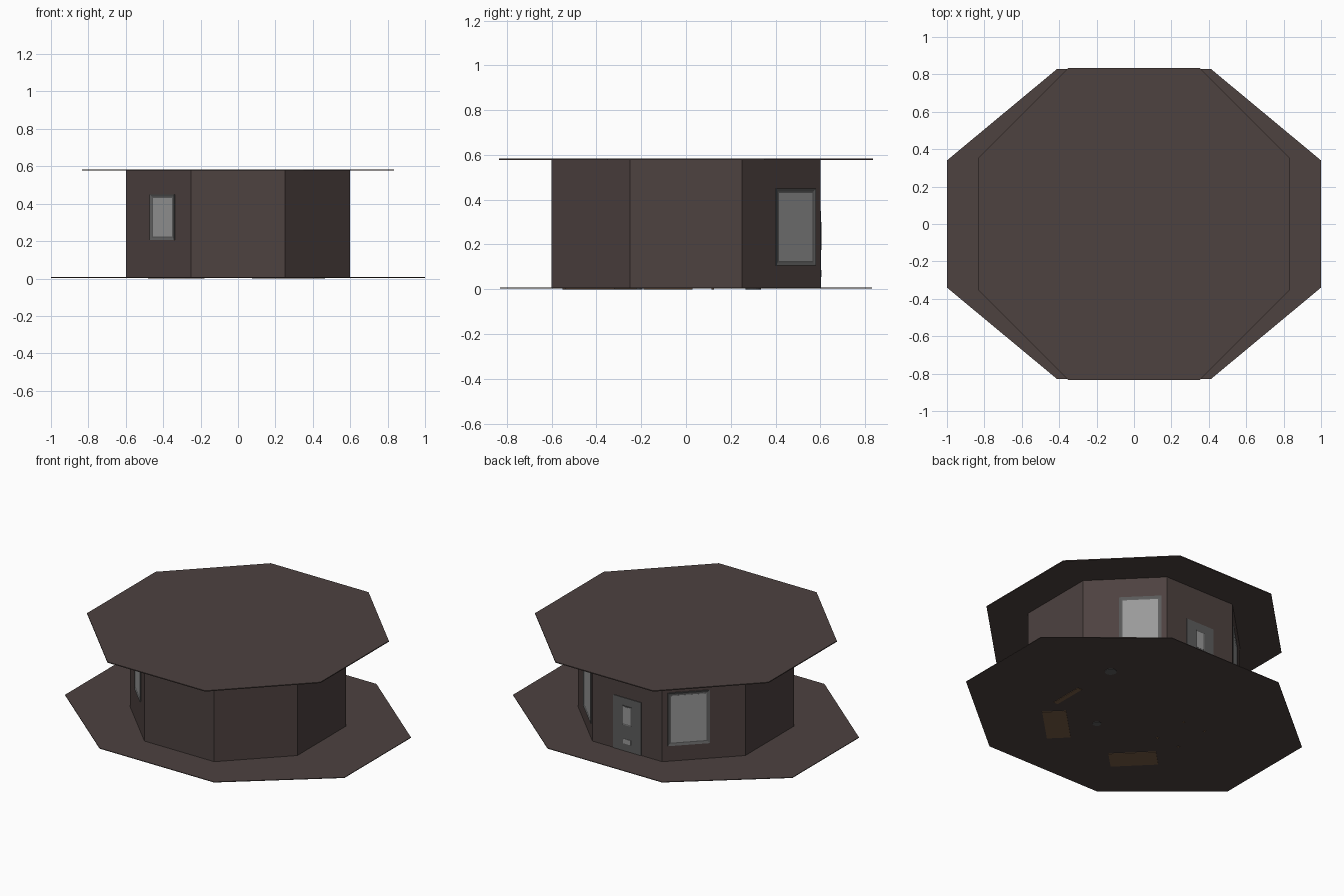
import bpy, bmesh, math
from mathutils import Matrix, Vector

if "Cube" in bpy.data.objects:
    bpy.data.objects.remove(bpy.data.objects["Cube"])


def material(name, rgb):
    m = bpy.data.materials.new(name)
    m.diffuse_color = (*rgb, 1)
    m.use_nodes = True
    m.node_tree.nodes["Principled BSDF"].inputs["Base Color"].default_value = m.diffuse_color
    return m


STONE = material("dark_stone", (0.075, 0.054, 0.051))
FRAME = material("frame_grey", (0.11, 0.11, 0.11))
GLASS = material("pale_glass", (0.32, 0.32, 0.32))
WOOD = material("brown_wood", (0.19, 0.11, 0.06))


def finish(bm, name, mat):
    bmesh.ops.recalc_face_normals(bm, faces=bm.faces)
    me = bpy.data.meshes.new(name)
    bm.to_mesh(me)
    bm.free()
    me.materials.append(mat)
    ob = bpy.data.objects.new(name, me)
    bpy.context.collection.objects.link(ob)
    return ob


def octagon(rx, ry, cx, cy):
    # rx, ry: half extents; cx, cy: half lengths of the straight sides
    return [(rx, -cy), (rx, cy), (cx, ry), (-cx, ry),
            (-rx, cy), (-rx, -cy), (-cx, -ry), (cx, -ry)]


def slab(name, outline, z0, z1, mat):
    bm = bmesh.new()
    f = bm.faces.new([bm.verts.new((x, y, z0)) for x, y in outline])
    r = bmesh.ops.extrude_face_region(bm, geom=[f], use_keep_orig=True)
    vs = [v for v in r["geom"] if isinstance(v, bmesh.types.BMVert)]
    bmesh.ops.translate(bm, verts=vs, vec=(0, 0, z1 - z0))
    return finish(bm, name, mat)


def box(name, center, size, mat, angle=0, inset=None):
    # angle turns the box about its own centre; inset recesses its outer (+x) face
    bm = bmesh.new()
    bmesh.ops.create_cube(bm, size=1, matrix=Matrix.Diagonal((*size, 1)))
    if inset:
        f = [f for f in bm.faces if f.normal.x > 0.9]
        bmesh.ops.inset_region(bm, faces=f, thickness=inset[0])
        bmesh.ops.translate(bm, verts=f[0].verts, vec=(-inset[1], 0, 0))
    bm.transform(Matrix.Translation(center) @ Matrix.Rotation(math.radians(angle), 4, 'Z'))
    return finish(bm, name, mat)


def on_wall(name, angle, u, z, w, d0, d1, mat, inset=None):
    # d0..d1 is the depth range measured outward from the wall face
    dist = 0.6 if angle % 90 == 0 else 0.85 / math.sqrt(2)
    c = Matrix.Rotation(math.radians(angle), 3, 'Z') @ Vector((dist + (d0 + d1) / 2, u, sum(z) / 2))
    return box(name, c, (d1 - d0, w, z[1] - z[0]), mat, angle, inset)


def cylinder(name, x, y, z0, z1, r1, r2, mat, sides=16):
    bm = bmesh.new()
    bmesh.ops.create_cone(bm, cap_ends=True, segments=sides, radius1=r1, radius2=r2, depth=z1 - z0,
                          matrix=Matrix.Translation((x, y, (z0 + z1) / 2)))
    return finish(bm, name, mat)


# Ground plate and flat roof
slab("ground", octagon(1, 0.83, 0.41, 0.34), 0.003, 0.007, STONE)
slab("roof", octagon(0.835, 0.835, 0.35, 0.35), 0.577, 0.583, STONE)

# Eight-sided wall shell
bm = bmesh.new()
rings = [[bm.verts.new((x * k, y * k, z)) for x, y in octagon(0.6, 0.6, 0.25, 0.25)]
         for k, z in ((1, 0.005), (1, 0.579), (0.984, 0.579), (0.984, 0.005))]
for a, b in zip(rings, rings[1:] + rings[:1]):
    for i in range(8):
        j = (i + 1) % 8
        bm.faces.new((a[i], a[j], b[j], b[i]))
finish(bm, "walls", STONE)


# Windows: recessed frame with a glass pane
def window(name, angle, u, z, w):
    on_wall(name + "_frame", angle, u, z, w, -0.014, 0.006, FRAME, (0.018, 0.005))
    on_wall(name + "_glass", angle, u, (z[0] + 0.02, z[1] - 0.02), w - 0.04, 0, 0.002, GLASS)


window("back_right_window", 45, 0.09, (0.107, 0.45), 0.25)
window("back_left_window", 135, -0.09, (0.107, 0.45), 0.25)
window("front_left_window", 225, 0.032, (0.205, 0.45), 0.185)

# Door with a small pane and a flap
on_wall("door", 90, 0, (0.006, 0.35), 0.2, -0.012, 0.004, FRAME)
on_wall("door_pane_frame", 90, 0, (0.175, 0.3), 0.066, 0.003, 0.006, FRAME, (0.006, 0.002))
on_wall("door_pane", 90, 0, (0.183, 0.292), 0.052, 0.003, 0.005, GLASS)
on_wall("door_slot", 90, 0, (0.055, 0.085), 0.055, 0.003, 0.006, GLASS)

# Furniture inside, whose bases show under the ground plate
box("cabinet", (-0.33, -0.40, 0.08), (0.15, 0.28, 0.16), WOOD, 225)
box("sofa_seat", (0.275, -0.38, 0.05), (0.14, 0.31, 0.10), WOOD, -45)
box("sofa_back", (0.315, -0.42, 0.14), (0.03, 0.31, 0.12), WOOD, -45)
box("shelf", (0.44, -0.08, 0.10), (0.03, 0.22, 0.20), WOOD)

# Table on four thin legs
box("table_top", (-0.36, 0, 0.15), (0.20, 0.28, 0.012), WOOD)
for sx in (-1, 1):
    for sy in (-1, 1):
        box("table_leg", (-0.36 + sx * 0.08, sy * 0.12, 0.075), (0.012, 0.012, 0.15), WOOD)

# Floor lamp and stool
cylinder("lamp_base", 0.43, 0.30, 0, 0.015, 0.035, 0.035, FRAME)
cylinder("lamp_pole", 0.43, 0.30, 0.01, 0.30, 0.005, 0.005, FRAME, 8)
cylinder("lamp_shade", 0.43, 0.30, 0.27, 0.34, 0.05, 0.03, GLASS)
cylinder("stool_foot", 0.10, -0.22, 0, 0.08, 0.025, 0.025, FRAME)
